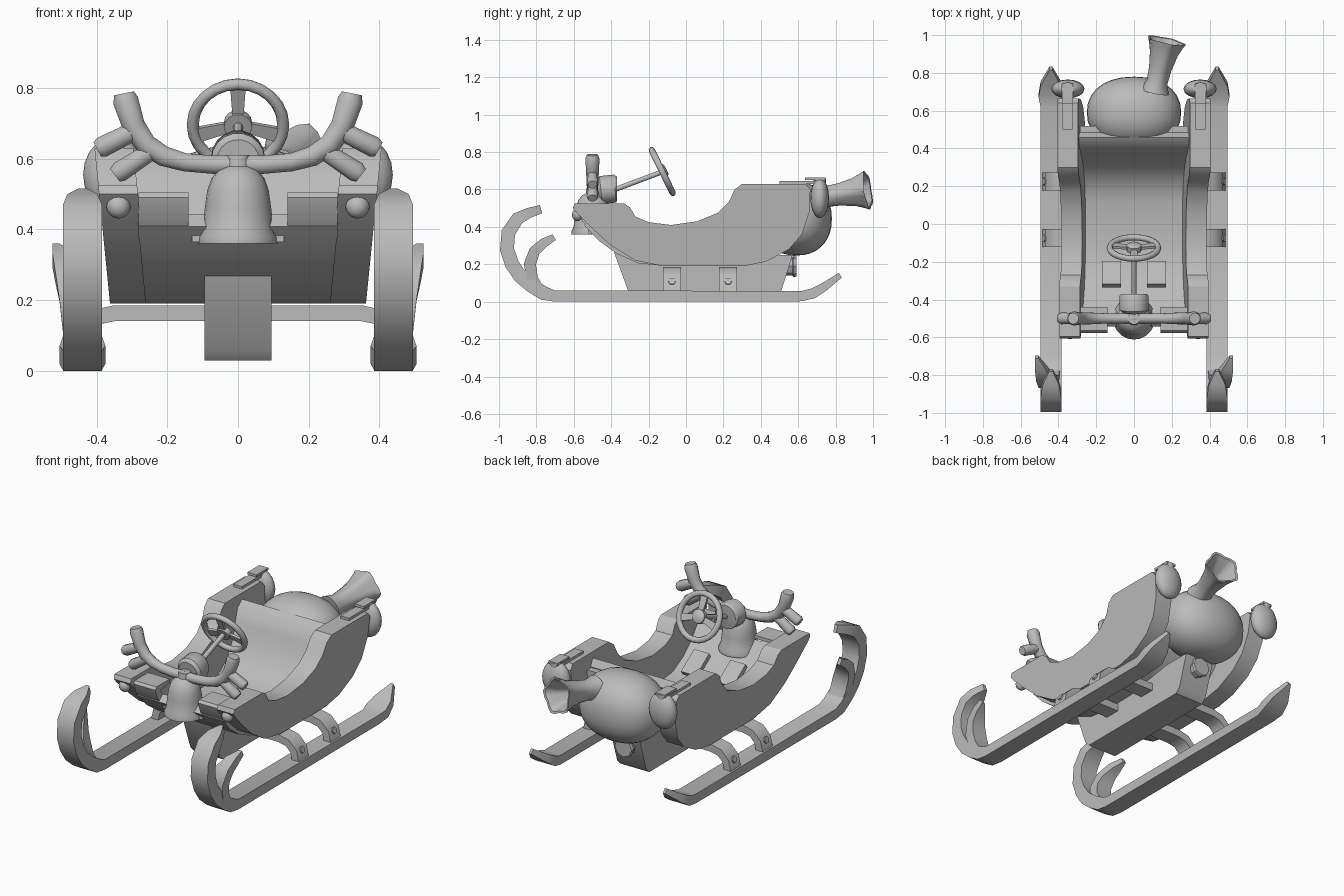
import bpy, bmesh, math
from mathutils import Vector, Matrix

if "Cube" in bpy.data.objects:
    bpy.data.objects.remove(bpy.data.objects["Cube"])

GREY = (0.5, 0.5, 0.5, 1)
mat = bpy.data.materials.new("plain grey")
mat.use_nodes = True
mat.diffuse_color = GREY
mat.node_tree.nodes["Principled BSDF"].inputs["Base Color"].default_value = GREY
X, Y = Vector((1, 0, 0)), Vector((0, 1, 0))


def finish(name, bm, mirror=False, angle=30):
    bmesh.ops.recalc_face_normals(bm, faces=bm.faces)
    mesh = bpy.data.meshes.new(name)
    bm.to_mesh(mesh)
    bm.free()
    ob = bpy.data.objects.new(name, mesh)
    bpy.context.collection.objects.link(ob)
    mesh.materials.append(mat)
    bpy.ops.object.select_all(action='DESELECT')
    ob.select_set(True)
    bpy.context.view_layer.objects.active = ob
    bpy.ops.object.shade_smooth_by_angle(angle=math.radians(angle))
    if mirror:
        ob.modifiers.new("Mirror", 'MIRROR')


def loft(name, rings, mirror=False, angle=30, closed=False):
    """Skin a list of equal rings of points; cap the ends or close the loop."""
    bm = bmesh.new()
    rows = [[bm.verts.new(p) for p in ring] for ring in rings]
    n = len(rows[0])
    for a, b in zip(rows, rows[1:] + rows[:1] if closed else rows[1:]):
        for i in range(n):
            bm.faces.new((a[i], a[(i + 1) % n], b[(i + 1) % n], b[i]))
    if not closed:
        bm.faces.new(rows[0])
        bm.faces.new(rows[-1])
    finish(name, bm, mirror, angle)


def tangents(pts):
    last = len(pts) - 1
    return [(pts[min(i + 1, last)] - pts[max(i - 1, 0)]).normalized() for i in range(last + 1)]


def turns(n):
    return [2 * math.pi * i / n for i in range(n)]


def tube(name, pts, radii, sides=10, mirror=False, angle=40):
    """Round section along a path, one radius per point."""
    pts = [Vector(p) for p in pts]
    dirs = tangents(pts)
    ref = X if abs(dirs[0].x) < 0.5 else Y
    rings = []
    for p, t, r in zip(pts, dirs, radii):
        u = (ref - t * ref.dot(t)).normalized()
        v = t.cross(u)
        rings.append([p + (u * math.cos(a) + v * math.sin(a)) * r for a in turns(sides)])
    loft(name, rings, mirror, angle)


def ribbon(name, pts, side, widths, thick, mirror=False, angle=40):
    """Rectangular section along a path; side is the width direction."""
    pts = [Vector(p) for p in pts]
    rings = []
    for p, t, w, h in zip(pts, tangents(pts), widths, thick):
        n = t.cross(side).normalized() * h / 2
        s = side * w / 2
        rings.append([p + s + n, p - s + n, p - s - n, p + s - n])
    loft(name, rings, mirror, angle)


def box(name, centre, size, tilt=0, mirror=False):
    bm = bmesh.new()
    m = Matrix.Translation(centre) @ Matrix.Rotation(tilt, 4, 'X') @ Matrix.Diagonal((*size, 1))
    bmesh.ops.create_cube(bm, size=1, matrix=m)
    finish(name, bm, mirror)


def ball(name, centre, size, segs=20, rings=12, power=1, mirror=False):
    bm = bmesh.new()
    bmesh.ops.create_uvsphere(bm, u_segments=segs, v_segments=rings, radius=1)
    for v in bm.verts:
        v.co = [c + s * math.copysign(abs(k) ** power, k) for c, s, k in zip(centre, size, v.co)]
    finish(name, bm, mirror, 60)


# Body sides, leaning slightly outward
side = [(-.595, .525), (-.33, .525), (-.3, .505), (-.27, .455), (-.2, .425), (-.08, .41), (.06, .43),
        (.17, .475), (.23, .535), (.26, .6), (.3, .63), (.64, .63), (.665, .6), (.66, .48),
        (.62, .36), (.55, .28), (.43, .215), (.31, .19), (-.12, .19), (-.27, .22),
        (-.4, .3), (-.5, .39), (-.58, .47), (-.605, .5)]
loft("body_side", [[(x + .1 * z, y, z) for y, z in side] for x in (.233, .343)], True)

# Floor sheet sweeping up into the seat back, wider toward the top
floor = [(-.525, .425), (-.45, .345), (-.36, .28), (-.25, .23), (-.1, .215), (.12, .22),
         (.22, .25), (.3, .31), (.36, .39), (.4, .48), (.43, .55), (.47, .575)]
ribbon("floor_and_seat", [(0, y, z) for y, z in floor], X,
       [.48 + .2 * z for y, z in floor], [.05] * len(floor), angle=45)
box("seat_rear_rail", (0, .5, .53), (.57, .04, .04))

# Hood plates either side of the bell, and the mount behind it
hood = [(-.44, .505), (-.565, .505), (-.577, .49), (-.555, .43), (-.51, .375),
        (-.47, .39), (-.53, .47), (-.44, .485)]
loft("hood_plate", [[(x, y, z) for y, z in hood] for x in (.14, .282)], True)
box("bell_mount", (0, -.5, .378), (.26, .04, .028))
ball("headlight", (.338, -.58, .465), (.034, .03, .034), 12, 8, mirror=True)

# Keel under the body with a rear pipe
keel = [(-.39, .28), (-.31, .06), (-.28, .03), (.48, .03), (.51, .06), (.57, .25),
        (.4, .25), (.15, .21), (-.25, .21)]
loft("keel", [[(x, y, z) for y, z in keel] for x in (-.095, .095)])
tube("rear_pipe", [(0, .48, .19), (0, .57, .19), (0, .575, .19), (0, .59, .19)],
     [.05, .05, .06, .055], 8)

# Runners with a curled front and pointed flared tail
path = [(.825, .142), (.74, .08), (.68, .045), (.62, .03), (-.7, .03), (-.76, .045), (-.825, .085),
        (-.885, .135), (-.93, .2), (-.957, .28), (-.95, .37), (-.9, .445), (-.84, .475), (-.775, .495)]
ribbon("runner", [(.44, y, z) for y, z in path], X,
       [.015, .11, .13, .11] + [.11] * 8 + [.085, .02],
       [.03, .045, .055, .055, .06] + [.075] * 6 + [.07, .055, .045], True)
curl = [(.44, -.78, .06), (.445, -.82, .12), (.455, -.835, .2), (.475, -.81, .27),
        (.495, -.76, .315), (.515, -.705, .345)]
ribbon("inner_curl", curl, X, [.1, .1, .1, .085, .06, .02],
       [.05, .06, .065, .06, .05, .035], True)

# Two arched struts with bolts
for tag, y in (("front", -.075), ("rear", .225)):
    arch = [(0, y, .163), (.35, y, .163), (.41, y, .15), (.45, y, .11), (.465, y, .04)]
    ribbon(tag + "_strut", arch, Y, [.095] * 5, [.045] * 5, True)
    tube(tag + "_bolt", [(.45, y, .1), (.479, y, .112)], [.022, .02], 6, True)

# Bell on the nose
tube("bell", [(0, -.5, z) for z in (.36, .378, .4, .46, .51, .545, .568, .578, .61)],
     [.112, .112, .101, .094, .087, .075, .055, .036, .032], 20)

# Antler handlebar
tube("antler", [(0, -.5, .585), (.07, -.5, .583), (.15, -.5, .59), (.21, -.5, .607), (.26, -.5, .64),
     (.295, -.5, .693), (.318, -.5, .765), (.322, -.5, .785)],
     [.027, .027, .027, .03, .032, .034, .038, .03], 10, True)
tube("antler_upper_tine", [(.29, -.5, .68), (.385, -.5, .633), (.398, -.5, .626)],
     [.028, .031, .024], 10, True)
tube("antler_lower_tine", [(.24, -.5, .625), (.335, -.5, .563), (.348, -.5, .553)],
     [.026, .031, .024], 10, True)

# Steering gear
tube("column_drum", [(0, -.47, .595), (0, -.455, .597), (0, -.38, .605), (0, -.37, .605)],
     [.06, .076, .076, .066], 18)
tube("steering_column", [(0, -.4, .592), (0, -.12, .697)], [.014, .014], 10)
hub = Vector((0, -.127, .696))
axis, up = Vector((0, .9, .44)).normalized(), Vector((0, -.44, .9)).normalized()
tube("wheel_hub", [hub - axis * .015, hub + axis * .015, hub + axis * .025], [.04, .04, .025], 14)
for i, a in enumerate((90, 195, 345)):
    d = X * math.cos(math.radians(a)) + up * math.sin(math.radians(a))
    ribbon(f"wheel_spoke_{i + 1}", [hub + d * .02, hub + d * .128], axis.cross(d),
           [.03, .045], [.014, .014])
rim = []
for a in turns(24):
    out = X * math.cos(a) + up * math.sin(a)
    rim.append([hub + out * (.128 + .017 * math.cos(b)) + axis * .017 * math.sin(b)
                for b in turns(8)])
loft("wheel_rim", rim, angle=50, closed=True)

# Pedals
box("pedal", (.12, -.265, .33), (.1, .15, .03), math.radians(-35), True)
box("pedal_arm", (.12, -.3, .29), (.03, .03, .1), math.radians(-35), True)

# Sack with a flared, fluted neck
ball("sack", (0, .59, .443), (.25, .19, .196), 28, 18, .9)
start, end = Vector((.11, .7, .555)), Vector((.168, .972, .597))
aim = (end - start).normalized()
u = (X - aim * aim.x).normalized()
v = aim.cross(u)
rings = []
for f, r in ((0, .075), (.2, .056), (.45, .06), (.75, .074), (.92, .09), (1, .1),
             (.99, .088), (.8, .06), (.55, .04)):
    rings.append([start.lerp(end, f) + (u * math.cos(a) + v * math.sin(a))
                  * r * (1 + .1 * f * math.cos(5 * a)) for a in turns(20)])
loft("sack_neck", rings, angle=45)

# Rear lamps hung from brackets
ball("rear_lamp", (.35, .715, .555), (.088, .05, .108), 16, 10, mirror=True)
box("lamp_bracket", (.352, .6, .637), (.055, .2, .016), mirror=True)
box("lamp_hanger", (.352, .69, .657), (.06, .11, .014), mirror=True)
tube("lamp_cap", [(.352, .715, .62), (.352, .715, .66)], [.035, .035], 10, True)
